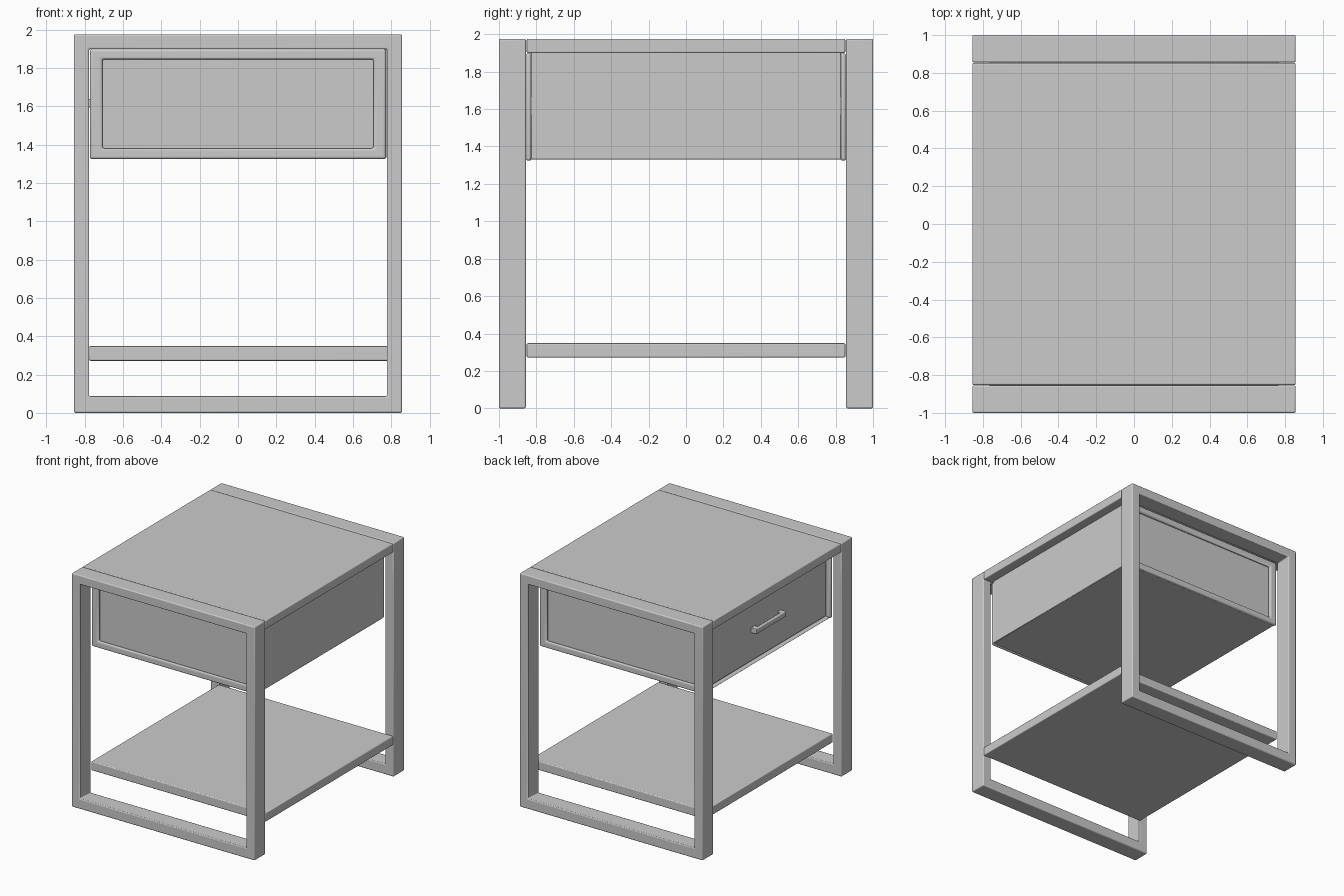
import bpy
import bmesh

if "Cube" in bpy.data.objects:
    bpy.data.objects.remove(bpy.data.objects["Cube"])


def finish(name, bm, bevel, segments=3, mirror=False):
    bmesh.ops.recalc_face_normals(bm, faces=bm.faces)
    mesh = bpy.data.meshes.new(name)
    bm.to_mesh(mesh)
    bm.free()
    ob = bpy.data.objects.new(name, mesh)
    bpy.context.collection.objects.link(ob)
    if bevel:
        mod = ob.modifiers.new("Bevel", "BEVEL")
        mod.width = bevel
        mod.segments = segments
        mod.limit_method = "ANGLE"
    if mirror:
        mod = ob.modifiers.new("Mirror", "MIRROR")
        mod.use_axis = (False, True, False)
    bpy.ops.object.select_all(action="DESELECT")
    ob.select_set(True)
    bpy.context.view_layer.objects.active = ob
    bpy.ops.object.shade_smooth_by_angle()
    return ob


def box_mesh(x, y, z):
    bm = bmesh.new()
    bmesh.ops.create_cube(bm, size=1)
    for v in bm.verts:
        for i, (lo, hi) in enumerate((x, y, z)):
            v.co[i] = hi if v.co[i] > 0 else lo
    return bm


def box(name, x, y, z, bevel=0.007):
    return finish(name, box_mesh(x, y, z), bevel)


def ring(name, outer, inner, y, bevel, segments=3):
    """Rectangular ring; outer and inner are (half width, bottom, top)."""
    bm = bmesh.new()
    loops = [[bm.verts.new((sx * w, y[0], z)) for sx, z in
              ((-1, b), (1, b), (1, t), (-1, t))]
             for w, b, t in (outer, inner)]
    o, n = loops
    for i in range(4):
        j = (i + 1) % 4
        bm.faces.new((o[i], o[j], n[j], n[i]))
    ext = bmesh.ops.extrude_face_region(bm, geom=bm.faces[:], use_keep_orig=True)
    for v in ext["geom"]:
        if isinstance(v, bmesh.types.BMVert):
            v.co.y = y[1]
    return finish(name, bm, bevel, segments, mirror=True)


# Front and back leg frames
ring("leg_frames", (0.856, 0, 1.975), (0.777, 0.087, 1.898), (-1, -0.856), 0.008)

# Top and lower shelf (shelf is set back on the drawer side)
box("table_top", (-0.856, 0.856), (-0.852, 0.852), (1.9, 1.975))
box("lower_shelf", (-0.777, 0.856), (-0.852, 0.852), (0.272, 0.348))

# Drawer case with a recessed opening on the -x side
bm = box_mesh((-0.765, 0.775), (-0.83, 0.83), (1.33, 1.905))
bm.normal_update()
side = [f for f in bm.faces if f.normal.x < -0.9]
bmesh.ops.inset_region(bm, faces=side, thickness=0.022, depth=0)
for v in side[0].verts:
    v.co.x += 0.03
finish("drawer_case", bm, 0.003, 1)

# Drawer front panel and its handle
box("drawer_front", (-0.75, -0.7), (-0.802, 0.802), (1.356, 1.892), 0.004)
box("drawer_handle", (-0.8, -0.772), (-0.2, 0.2), (1.593, 1.637), 0.006)
for name, y in (("handle_post_front", -0.175), ("handle_post_back", 0.175)):
    box(name, (-0.78, -0.74), (y - 0.025, y + 0.025), (1.593, 1.637), 0.004)

# Rounded mouldings around the front and back panels
ring("panel_mouldings", (0.773, 1.324, 1.899), (0.707, 1.38, 1.845),
     (-0.856, -0.825), 0.014, 4)
